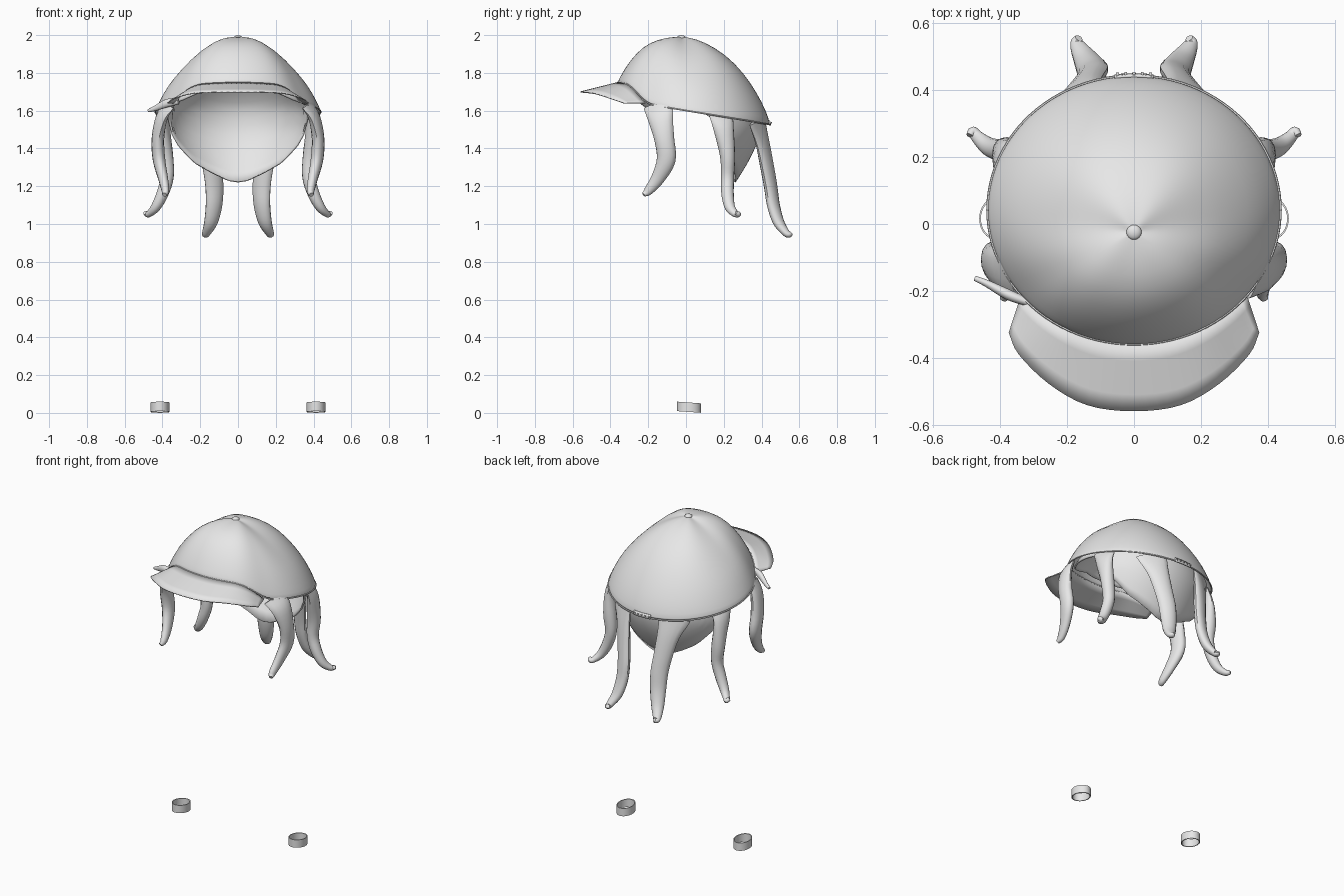
import bpy, bmesh, math
from mathutils import Vector, Matrix

if "Cube" in bpy.data.objects:
    bpy.data.objects.remove(bpy.data.objects["Cube"])

grey = bpy.data.materials.new("light_grey")
grey.diffuse_color = (0.8, 0.8, 0.8, 1)
grey.use_nodes = True
grey.node_tree.nodes["Principled BSDF"].inputs["Base Color"].default_value = grey.diffuse_color


def interp(table, t):
    """Piecewise linear lookup in a list of (key, value)."""
    if t <= table[0][0]:
        return table[0][1]
    for (a, va), (b, vb) in zip(table, table[1:]):
        if t <= b:
            return va + (vb - va) * (t - a) / (b - a)
    return table[-1][1]


def finish(name, bm, solid=0, subdiv=0):
    bmesh.ops.remove_doubles(bm, verts=bm.verts, dist=0.0003)
    bmesh.ops.recalc_face_normals(bm, faces=bm.faces)
    me = bpy.data.meshes.new(name)
    bm.to_mesh(me)
    bm.free()
    me.materials.append(grey)
    ob = bpy.data.objects.new(name, me)
    bpy.context.collection.objects.link(ob)
    if solid:
        m = ob.modifiers.new("thickness", 'SOLIDIFY')
        m.thickness = solid
        m.offset = -1
    if subdiv:
        m = ob.modifiers.new("smooth", 'SUBSURF')
        m.levels = m.render_levels = subdiv
    bpy.ops.object.select_all(action='DESELECT')
    ob.select_set(True)
    bpy.context.view_layer.objects.active = ob
    bpy.ops.object.shade_smooth_by_angle(angle=math.radians(40))
    return ob


def grid(rows, wrap=False, caps=False):
    """Skin rows of points with quads."""
    bm = bmesh.new()
    vs = [[bm.verts.new(p) for p in r] for r in rows]
    n = len(rows[0])
    for r0, r1 in zip(vs, vs[1:]):
        for j in range(n if wrap else n - 1):
            k = (j + 1) % n
            bm.faces.new((r0[j], r0[k], r1[k], r1[j]))
    if caps:
        bm.faces.new(vs[0])
        bm.faces.new(vs[-1])
    return bm


# Cap dome: front, side and back profiles blended around the apex
APEX = Vector((0, -0.025, 1.99))
U = [0, 0.1, 0.25, 0.5, 0.7, 0.85, 0.95, 1]
FRONT = [1, .997, .98, .88, .65, .38, .14, 0]
SIDE = [1, .975, .915, .75, .53, .33, .125, 0]
BACK = [1, .99, .95, .80, .59, .36, .16, 0]


def rim(a):
    x, y = 0.442 * math.cos(a), 0.042 + 0.406 * math.sin(a)
    s = min(1, max(0, (-y - 0.18) / 0.15))
    return Vector((x, y, 1.60 - 0.165 * y + 0.09 * s * s * (3 - 2 * s)))


N = 48
rows = []
for i, u in enumerate(U):
    row = []
    for j in range(N):
        a = 2 * math.pi * j / N
        p, s = rim(a), math.sin(a)
        w = abs(s) ** 1.6 if s < 0 else s * s
        h = SIDE[i] * (1 - w) + (FRONT[i] if s < 0 else BACK[i]) * w
        # extra fullness on the diagonals
        h += (.045 if s < 0 else .025) * math.sin(2 * a) ** 2 * 4 * u * (1 - u)
        q = APEX.lerp(p, u)
        row.append((q.x, q.y, p.z + (APEX.z - p.z) * min(h, 1)))
    rows.append(row)
finish("cap_dome", grid(rows, wrap=True), solid=0.008, subdiv=1)

# Rolled edge around the dome
rows = []
for j in range(2 * N + 1):
    a = math.pi * j / N
    p = rim(a)
    out = Vector((math.cos(a), math.sin(a), 0))
    rows.append([p + out * (0.004 * math.cos(k * math.pi / 3) - .004)
                 + Vector((0, 0, 0.004 * math.sin(k * math.pi / 3))) for k in range(6)])
finish("cap_edge", grid(rows, wrap=True))

# Top button
bm = bmesh.new()
bmesh.ops.create_uvsphere(bm, u_segments=16, v_segments=8, radius=0.023,
                          matrix=Matrix.Translation((0, -0.025, 1.987)) @ Matrix.Diagonal((1, 1, .55, 1)))
finish("top_button", bm)


# Smooth path through points of any dimension
def smooth_path(pts, steps=4):
    P = [Vector(p) for p in pts]
    P = [2 * P[0] - P[1]] + P + [2 * P[-1] - P[-2]]
    path = []
    for a, b, c, d in zip(P, P[1:], P[2:], P[3:]):
        for k in range(steps):
            t = k / steps
            path.append(0.5 * (2 * b + (c - a) * t + (2 * a - 5 * b + 4 * c - d) * t * t
                               + (3 * b - a - 3 * c + d) * t ** 3))
    return path + [P[-2]]


# Brim: straight rulings from the dome's front edge to a rounded outline
half = [(.14, -.542, 1.70), (.255, -.478, 1.692), (.345, -.39, 1.664), (.375, -.325, 1.642)]
outline = smooth_path([(-x, y, z) for x, y, z in reversed(half)] + [(0, -.56, 1.702)] + half)
rows = []
for i in range(5):
    v = i / 4
    row = []
    for j, o in enumerate(outline):
        t = 2 * j / (len(outline) - 1) - 1
        inner = rim(-math.pi / 2 + t * math.radians(50)) + Vector((0, 0.004, 0.002))
        inner.z -= 0.012 * t ** 4
        q = inner.lerp(o, v)
        row.append(q)
    rows.append(row)
finish("brim", grid(rows), solid=0.006)

# Inner shell: rounded hood whose lower edge drops to a point at the nape
RAD = [(1.22, .255), (1.3, .308), (1.36, .342), (1.42, .37), (1.5, .395), (1.6, .392), (1.65, .37),
       (1.7, .335), (1.75, .297), (1.8, .25), (1.88, .16), (1.92, .09), (1.94, 0)]
EDGE = [(0, 1.22), (12, 1.228), (30, 1.272), (47, 1.325), (60, 1.415), (65, 1.47), (70, 1.55),
        (79, 1.595), (100, 1.625), (125, 1.66), (150, 1.72), (180, 1.73)]
rows = []
for i in range(19):
    row = []
    for j in range(72):
        b = 2 * math.pi * j / 72
        deg = math.degrees(min(b, 2 * math.pi - b))
        z = 1.94 + (interp(EDGE, deg) - 1.94) * (i / 18) ** 1.3
        r = interp(RAD, z)
        row.append((r * math.sin(b), 0.018 + .96 * r * math.cos(b), z))
    rows.append(row)
finish("inner_shell", grid(rows, wrap=True), solid=0.01)


# Tentacles: oval section swept along a smooth path (x, y, z, half width, half depth)
def tentacle(name, pts, side, sx=1):
    path = smooth_path(pts)
    rows = []
    for i, q in enumerate(path):
        T = (path[min(i + 1, len(path) - 1)] - path[max(i - 1, 0)]).to_3d().normalized()
        W = Vector(side).lerp(Vector((side[0] * .2, side[1], side[2])), min(1, i / 8)) \
            if abs(side[1]) == 1 else Vector(side)
        W = (W - T * W.dot(T)).normalized()
        D = T.cross(W)
        row = []
        for k in range(14):
            a = 2 * math.pi * k / 14
            v = q.to_3d() + W * (q[3] * math.cos(a)) + D * (q[4] * math.sin(a))
            row.append((v.x * sx, v.y, v.z))
        rows.append(row)
    finish(name, grid(rows, wrap=True, caps=True))


front = [(.365, -.145, 1.635, .085, .014), (.405, -.135, 1.56, .068, .028), (.424, -.115, 1.45, .053, .033),
         (.418, -.105, 1.34, .05, .033), (.396, -.15, 1.24, .036, .026),
         (.384, -.2, 1.175, .024, .02), (.39, -.224, 1.155, .012, .012)]
middle = [(.375, .185, 1.58, .07, .014), (.39, .2, 1.50, .055, .03), (.383, .22, 1.36, .04, .04),
          (.375, .22, 1.25, .035, .035), (.40, .22, 1.16, .033, .032), (.435, .232, 1.09, .028, .026),
          (.468, .26, 1.055, .02, .018), (.482, .277, 1.052, .015, .015), (.491, .264, 1.06, .011, .011)]
back = [(.185, .375, 1.55, .095, .014), (.158, .405, 1.43, .066, .026), (.137, .43, 1.3, .055, .03),
        (.125, .448, 1.2, .052, .03), (.127, .463, 1.1, .047, .03), (.143, .49, 1.01, .038, .028),
        (.166, .528, .955, .025, .02), (.17, .546, .944, .019, .016), (.165, .556, .95, .012, .012)]
for sx, tag in ((1, "right"), (-1, "left")):
    tentacle("front_tentacle_" + tag, front, (.45, 1, 0), sx)
    tentacle("middle_tentacle_" + tag, middle, (-.45, 1, 0), sx)
    tentacle("back_tentacle_" + tag, back, (1.2, -.6, 0), sx)

# Small pointed curl by the left end of the brim
tentacle("side_curl", [(.315, -.235, 1.65, .016, .012), (.375, -.212, 1.64, .022, .016),
                       (.44, -.178, 1.612, .014, .011), (.475, -.163, 1.60, .008, .008)], (0, 0, 1), -1)

# Loose bands on the ground
for sx, tag in ((1, "right"), (-1, "left")):
    rows = []
    for r, z in ((1, .005), (1, .055), (.9, .055), (.9, .005), (1, .005)):
        rows.append([(sx * .413 + .05 * r * math.cos(a), .016 + .063 * r * math.sin(a),
                      z - .07 * .063 * r * math.sin(a))
                     for a in (2 * math.pi * k / 32 for k in range(32))])
    finish("band_" + tag, grid(rows, wrap=True))

# Adjuster strap and studs on the back edge
strap = [[rim(math.pi / 2 + t * .033) + Vector((0, y, z)) for t in range(-4, 5)]
         for y, z in ((.003, -.004), (-.003, .022))]
finish("strap_plate", grid(strap), solid=0.008)
bm = bmesh.new()
for k in range(5):
    p = rim(math.pi / 2 + (k - 2) * .056) + Vector((0, .003, .009))
    bmesh.ops.create_cube(bm, size=1, matrix=Matrix.Translation(p) @ Matrix.Diagonal((.008, .008, .008, 1)))
finish("strap_studs", bm)
